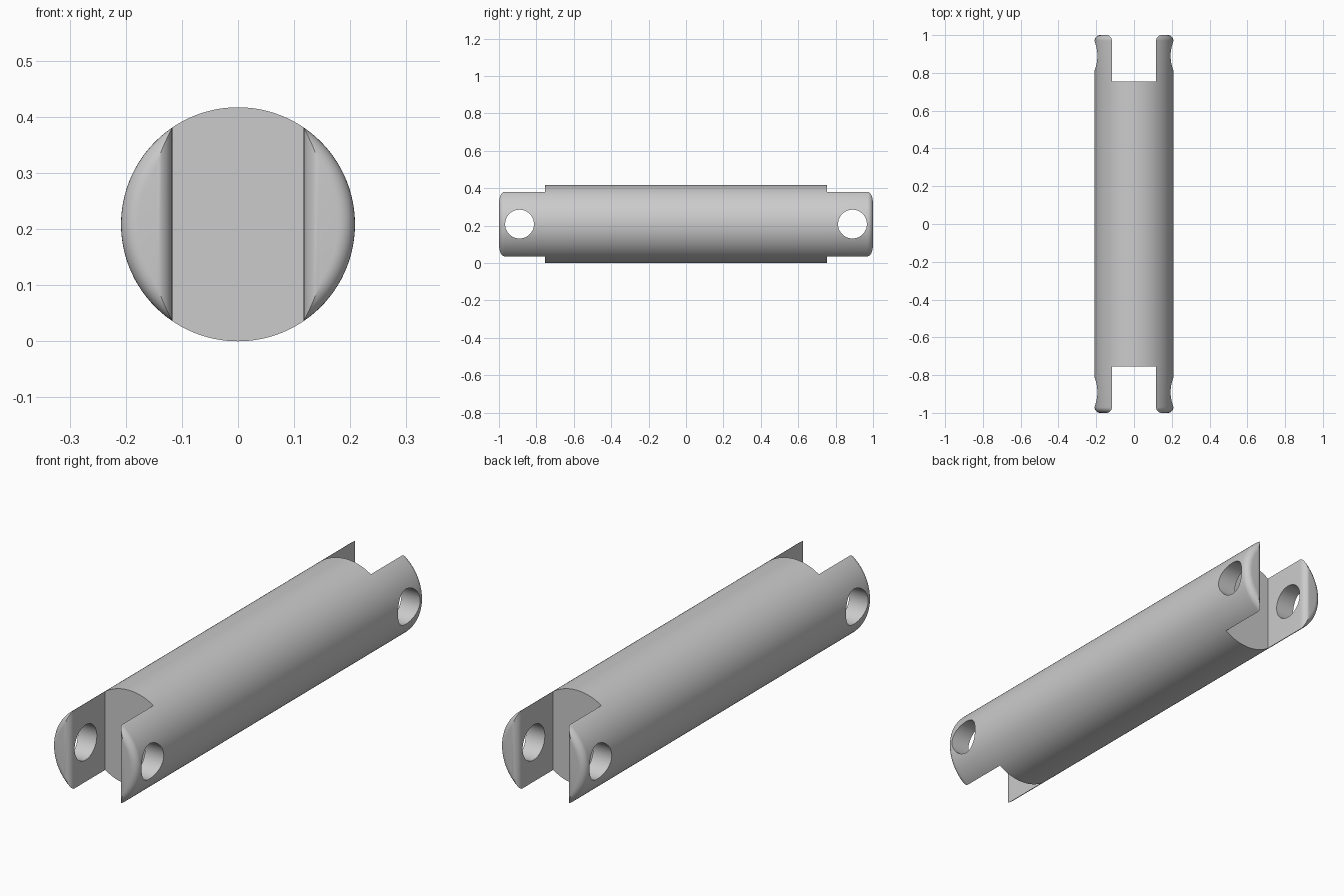
import bpy, bmesh
from math import pi, sin, cos, acos

if "Cube" in bpy.data.objects:
    bpy.data.objects.remove(bpy.data.objects["Cube"])

RADIUS = 0.2085      # rod radius
SLOT = 0.117         # half width of the end slots
SHOULDER = 0.755     # where the slots stop
FILLET = 0.03        # rounding of the prong ends
HOLE_Y, HOLE_R = 0.89, 0.077
STEPS = 32

grey = bpy.data.materials.new("plain grey")
grey.use_nodes = True
grey.diffuse_color = (0.6, 0.6, 0.6, 1)
grey.node_tree.nodes["Principled BSDF"].inputs["Base Color"].default_value = (0.6, 0.6, 0.6, 1)

bm = bmesh.new()


def arc(start, end, radius, y):
    """Row of vertices along a circular arc around the rod axis."""
    angles = [start + (end - start) * i / STEPS for i in range(STEPS + 1)]
    return [bm.verts.new((radius * cos(a), y, RADIUS + radius * sin(a))) for a in angles]


def skin(row_a, row_b):
    for i in range(len(row_a) - 1):
        bm.faces.new((row_a[i], row_a[i + 1], row_b[i + 1], row_b[i]))


def side_arc(side, inset, y):
    """Outer arc of a prong's cross-section, shrunk by the inset."""
    half = acos((SLOT + inset) / (RADIUS - inset))
    middle = 0 if side > 0 else pi
    return arc(middle - half, middle + half, RADIUS - inset, y)


# Long sides of the rod, running out into the rounded prongs
for side in (1, -1):
    skin(side_arc(side, 0, -SHOULDER), side_arc(side, 0, SHOULDER))
    for end in (1, -1):
        rings = [side_arc(side, 0, end * SHOULDER)]
        for i in range(9):
            t = i / 8 * pi / 2
            rings.append(side_arc(side, FILLET * (1 - cos(t)), end * (1 - FILLET + FILLET * sin(t))))
        for a, b in zip(rings, rings[1:]):
            skin(a, b)
            bm.faces.new((a[0], a[-1], b[-1], b[0]))
        bm.faces.new(rings[-1])

# Top and bottom of the rod between the slots, with the slot floors
edge = acos(SLOT / RADIUS)
rows = {}
for y in (-SHOULDER, SHOULDER):
    top = arc(edge, pi - edge, RADIUS, y)
    bottom = arc(pi + edge, 2 * pi - edge, RADIUS, y)
    bm.faces.new(top + bottom)
    rows[y] = (top, bottom)
for a, b in zip(rows[-SHOULDER], rows[SHOULDER]):
    skin(a, b)

bmesh.ops.remove_doubles(bm, verts=bm.verts, dist=0.00001)
bmesh.ops.recalc_face_normals(bm, faces=bm.faces)
mesh = bpy.data.meshes.new("link_rod")
bm.to_mesh(mesh)
bm.free()
mesh.materials.append(grey)
rod = bpy.data.objects.new("link_rod", mesh)
bpy.context.collection.objects.link(rod)

# Pin holes drilled through both pairs of prongs
for y in (-HOLE_Y, HOLE_Y):
    bpy.ops.mesh.primitive_cylinder_add(vertices=64, radius=HOLE_R, depth=1,
                                        location=(0, y, RADIUS), rotation=(0, pi / 2, 0))
    cutter = bpy.context.object
    cutter.name = "pin_hole_cutter"
    cutter.hide_render = True
    cutter.data.materials.append(grey)
    cut = rod.modifiers.new("pin_hole", 'BOOLEAN')
    cut.operation = 'DIFFERENCE'
    cut.solver = 'EXACT'
    cut.object = cutter
    bpy.context.view_layer.objects.active = rod
    bpy.ops.object.modifier_apply(modifier=cut.name)
    bpy.data.objects.remove(cutter)

bpy.ops.object.select_all(action='DESELECT')
rod.select_set(True)
bpy.context.view_layer.objects.active = rod
bpy.ops.object.shade_smooth_by_angle(angle=pi / 6)
